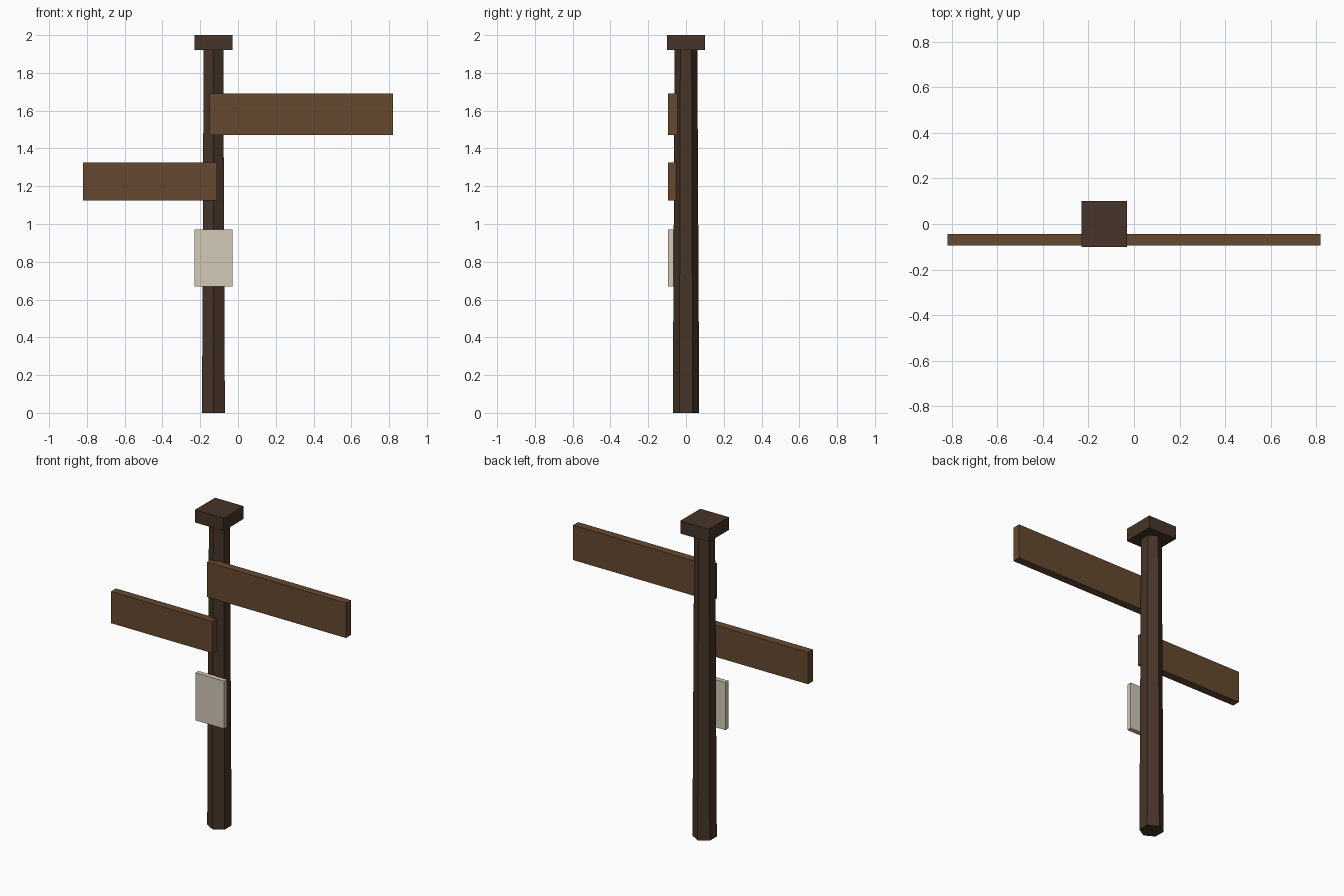
import bpy
import math

if "Cube" in bpy.data.objects:
    bpy.data.objects.remove(bpy.data.objects["Cube"])


def material(name, color):
    mat = bpy.data.materials.new(name)
    mat.diffuse_color = (*color, 1.0)
    mat.use_nodes = True
    mat.node_tree.nodes["Principled BSDF"].inputs["Base Color"].default_value = mat.diffuse_color
    return mat


def box(name, x, y, z, mat):
    """Box given by its (min, max) range on each axis."""
    ranges = (x, y, z)
    bpy.ops.mesh.primitive_cube_add(size=1, location=[(a + b) / 2 for a, b in ranges])
    obj = bpy.context.object
    obj.name = name
    obj.scale = [b - a for a, b in ranges]
    bpy.ops.object.transform_apply(location=False, rotation=False, scale=True)
    obj.data.materials.append(mat)
    return obj


dark_wood = material("dark_wood", (0.062, 0.035, 0.021))
plank_wood = material("plank_wood", (0.130, 0.065, 0.029))
paper = material("paper", (0.65, 0.58, 0.47))

POST_X = -0.13

# Tapered six-sided post, corners pointing to front and back
bpy.ops.mesh.primitive_cone_add(vertices=6, radius1=0.07, radius2=0.06, depth=1.93,
                                location=(POST_X, 0, 0.965))
post = bpy.context.object
post.name = "post"
# make sure a corner lies on the y axis
if not any(abs(v.co.x) < 1e-4 for v in post.data.vertices):
    post.rotation_euler.z = math.radians(30)
post.data.materials.append(dark_wood)

# Square cap on top of the post
box("post_cap", (POST_X - 0.1, POST_X + 0.1), (-0.1, 0.1), (1.92, 2.0), dark_wood)

# Direction boards fixed to the front of the post
BOARD_Y = (-0.095, -0.045)
box("upper_board", (-0.15, 0.82), BOARD_Y, (1.47, 1.69), plank_wood)
box("lower_board", (-0.82, -0.11), BOARD_Y, (1.125, 1.325), plank_wood)

# Pale notice panel
box("notice_panel", (POST_X - 0.1, POST_X + 0.1), (-0.095, -0.065), (0.67, 0.97), paper)
